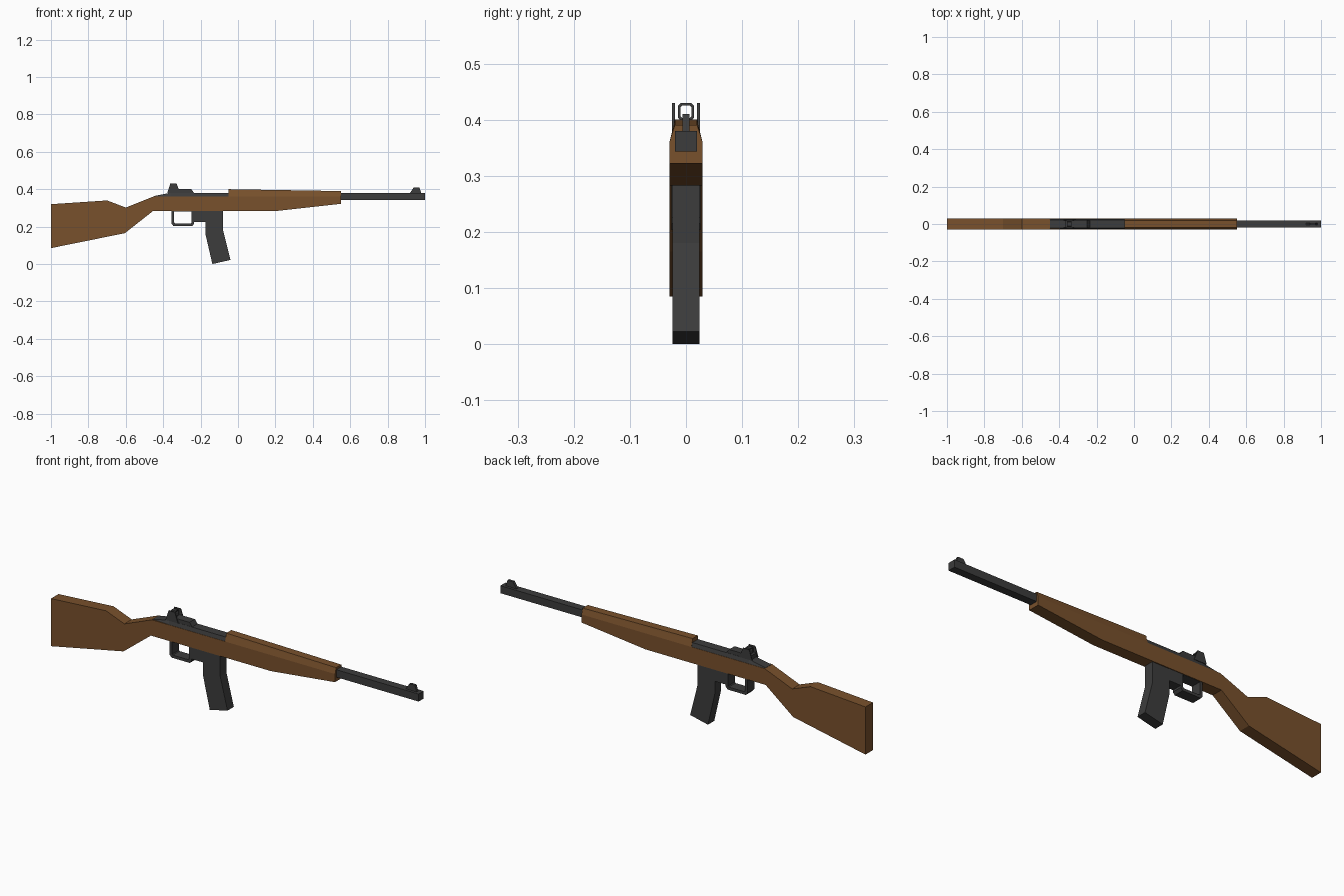
import bpy, bmesh

if "Cube" in bpy.data.objects:
    bpy.data.objects.remove(bpy.data.objects["Cube"])


def material(name, colour):
    m = bpy.data.materials.new(name)
    m.diffuse_color = (*colour, 1)
    m.use_nodes = True
    m.node_tree.nodes["Principled BSDF"].inputs["Base Color"].default_value = m.diffuse_color
    return m


WOOD = material("brown_wood", (0.19, 0.082, 0.025))
METAL = material("dark_metal", (0.045, 0.045, 0.045))


def finish(name, bm, mat):
    bmesh.ops.recalc_face_normals(bm, faces=bm.faces)
    me = bpy.data.meshes.new(name)
    bm.to_mesh(me)
    bm.free()
    me.materials.append(mat)
    ob = bpy.data.objects.new(name, me)
    bpy.context.collection.objects.link(ob)
    return ob


def plate(name, pts, half, mat, y=0.0):
    """Side profile of (x, z) points extruded across y."""
    bm = bmesh.new()
    face = bm.faces.new([bm.verts.new((x, y - half, z)) for x, z in pts])
    ext = bmesh.ops.extrude_face_region(bm, geom=[face])
    bmesh.ops.translate(bm, vec=(0, 2 * half, 0),
                        verts=[v for v in ext["geom"] if isinstance(v, bmesh.types.BMVert)])
    return finish(name, bm, mat)


def box(name, x0, x1, z0, z1, half, mat):
    return plate(name, [(x0, z0), (x1, z0), (x1, z1), (x0, z1)], half, mat)


def loft(name, sections, mat):
    """Join cross-sections, each (x, [(half width, z), ...]) mirrored across y."""
    bm = bmesh.new()
    rings = []
    for x, side in sections:
        ring = [(h, z) for h, z in side] + [(-h, z) for h, z in reversed(side)]
        rings.append([bm.verts.new((x, y, z)) for y, z in ring])
    n = len(rings[0])
    for a, b in zip(rings, rings[1:]):
        for i in range(n):
            j = (i + 1) % n
            bm.faces.new((a[i], a[j], b[j], b[i]))
    bm.faces.new(rings[0])
    bm.faces.new(rings[-1])
    return finish(name, bm, mat)


def frame(name, outer, inner, to_3d, half, mat):
    """Closed band between two matching outlines, extruded both ways by half."""
    bm = bmesh.new()
    loops = [[bm.verts.new(to_3d(a, b, d)) for a, b in pts]
             for pts, d in ((outer, -half), (outer, half), (inner, half), (inner, -half))]
    n = len(outer)
    for k in range(4):
        p, q = loops[k], loops[(k + 1) % 4]
        for i in range(n):
            j = (i + 1) % n
            bm.faces.new((p[i], p[j], q[j], q[i]))
    return finish(name, bm, mat)


def octagon(cz, ry, rz, cut):
    return [(ry, cz - rz + cut), (ry, cz + rz - cut), (ry - cut, cz + rz), (-ry + cut, cz + rz),
            (-ry, cz + rz - cut), (-ry, cz - rz + cut), (-ry + cut, cz - rz), (ry - cut, cz - rz)]


# Wooden stock and upper handguard
plate("stock", [(-1, 0.085), (-0.605, 0.165), (-0.455, 0.283), (0.20, 0.283), (0.55, 0.322),
                (0.55, 0.362), (-0.45, 0.362), (-0.60, 0.302), (-0.70, 0.34), (-1, 0.32)],
      0.029, WOOD)
loft("handguard", [(-0.05, [(0.029, 0.362), (0.022, 0.39), (0.020, 0.40)]),
                   (0.55, [(0.029, 0.362), (0.022, 0.384), (0.020, 0.39)])], WOOD)

# Receiver with sloped tail
loft("receiver", [(-0.45, [(0.028, 0.360), (0.022, 0.363)]),
                  (-0.36, [(0.028, 0.360), (0.022, 0.381)]),
                  (-0.05, [(0.028, 0.360), (0.022, 0.381)])], METAL)

# Barrel and front sight
box("barrel", 0.54, 1.0, 0.343, 0.38, 0.0195, METAL)
plate("front_sight", [(0.92, 0.38), (0.98, 0.38), (0.97, 0.41), (0.94, 0.41)], 0.0065, METAL)

# Rear sight: base, two side ears and aperture ring
plate("rear_sight_base", [(-0.37, 0.38), (-0.235, 0.38), (-0.25, 0.40), (-0.37, 0.40)],
      0.021, METAL)
for label, side in (("right", -1), ("left", 1)):
    plate("rear_sight_ear_" + label,
          [(-0.378, 0.38), (-0.31, 0.38), (-0.328, 0.43), (-0.362, 0.43)],
          0.0025, METAL, side * 0.0225)
frame("rear_sight_ring", octagon(0.414, 0.0145, 0.0155, 0.005), octagon(0.414, 0.010, 0.011, 0.003),
      lambda y, z, d: (-0.345 + d, y, z), 0.012, METAL)

# Trigger guard, magazine housing and curved magazine
frame("trigger_guard",
      [(-0.355, 0.215), (-0.345, 0.203), (-0.245, 0.203), (-0.235, 0.215), (-0.235, 0.29), (-0.355, 0.29)],
      [(-0.341, 0.221), (-0.337, 0.217), (-0.252, 0.217), (-0.248, 0.221), (-0.248, 0.282), (-0.341, 0.282)],
      lambda x, z, d: (x, d, z), 0.026, METAL)
box("magazine_housing", -0.242, -0.17, 0.225, 0.29, 0.026, METAL)
plate("magazine", [(-0.175, 0.29), (-0.175, 0.165), (-0.137, 0.0), (-0.04, 0.022),
                   (-0.08, 0.18), (-0.08, 0.29)], 0.0245, METAL)
